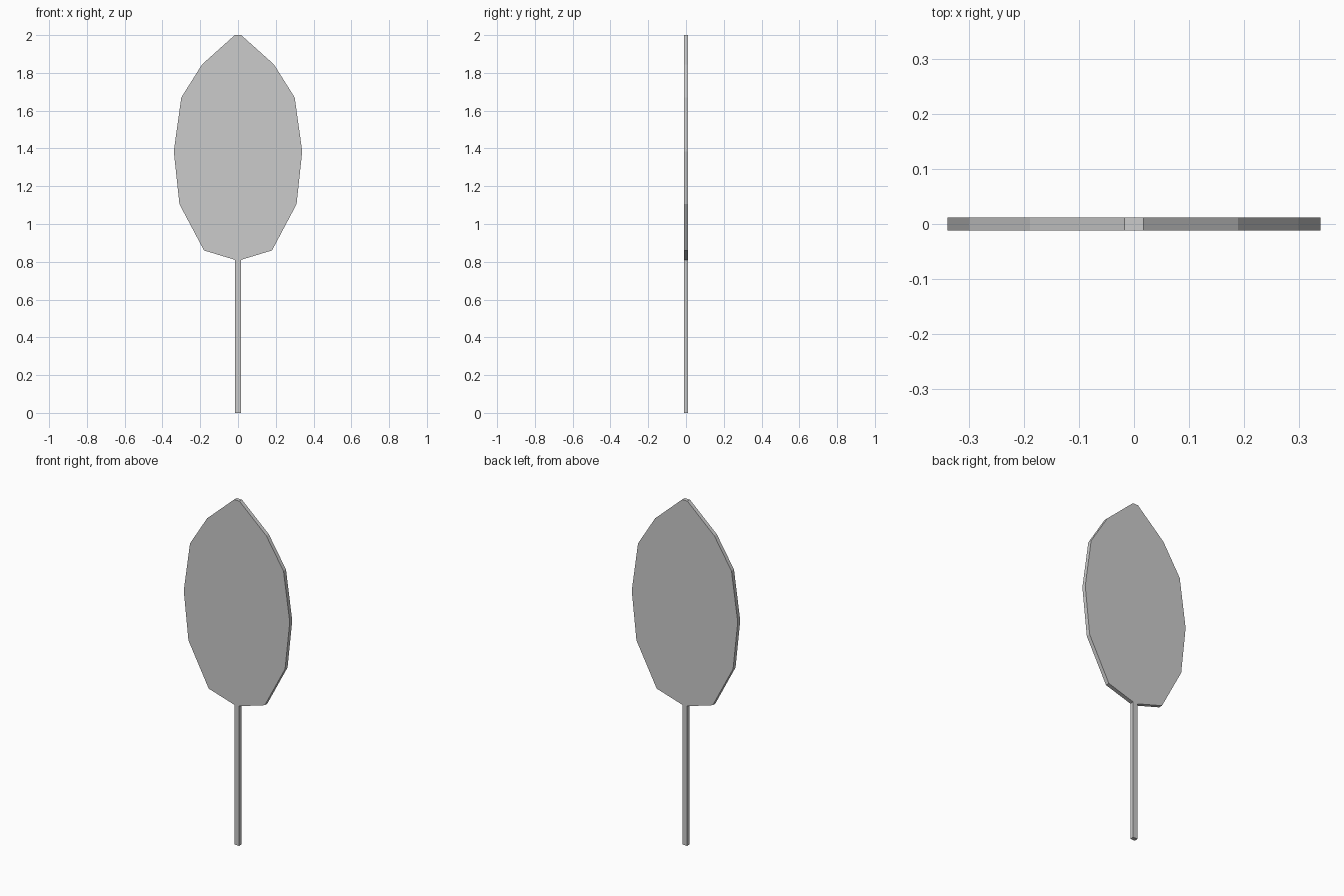
import bpy
import bmesh

if "Cube" in bpy.data.objects:
    bpy.data.objects.remove(bpy.data.objects["Cube"])

HALF_DEPTH = 0.0115


def flat_part(name, half_profile):
    """Mirror a right-hand (x, z) profile and extrude it through the depth."""
    outline = half_profile + [(-x, z) for x, z in reversed(half_profile)]
    bm = bmesh.new()
    face = bm.faces.new([bm.verts.new((x, -HALF_DEPTH, z)) for x, z in outline])
    result = bmesh.ops.extrude_face_region(bm, geom=[face], use_keep_orig=True)
    moved = [g for g in result["geom"] if isinstance(g, bmesh.types.BMVert)]
    bmesh.ops.translate(bm, vec=(0, 2 * HALF_DEPTH, 0), verts=moved)
    bmesh.ops.recalc_face_normals(bm, faces=bm.faces)
    mesh = bpy.data.meshes.new(name)
    bm.to_mesh(mesh)
    bm.free()
    obj = bpy.data.objects.new(name, mesh)
    bpy.context.collection.objects.link(obj)
    return obj


# Leaf-shaped blade, right edge from tip to stem
flat_part("leaf_blade", [
    (0.017, 2.0), (0.19, 1.845), (0.30, 1.67), (0.34, 1.385),
    (0.31, 1.105), (0.18, 0.86), (0.015, 0.81),
])

# Straight square stem
flat_part("stem", [(0.015, 0.81), (0.015, 0.0)])
